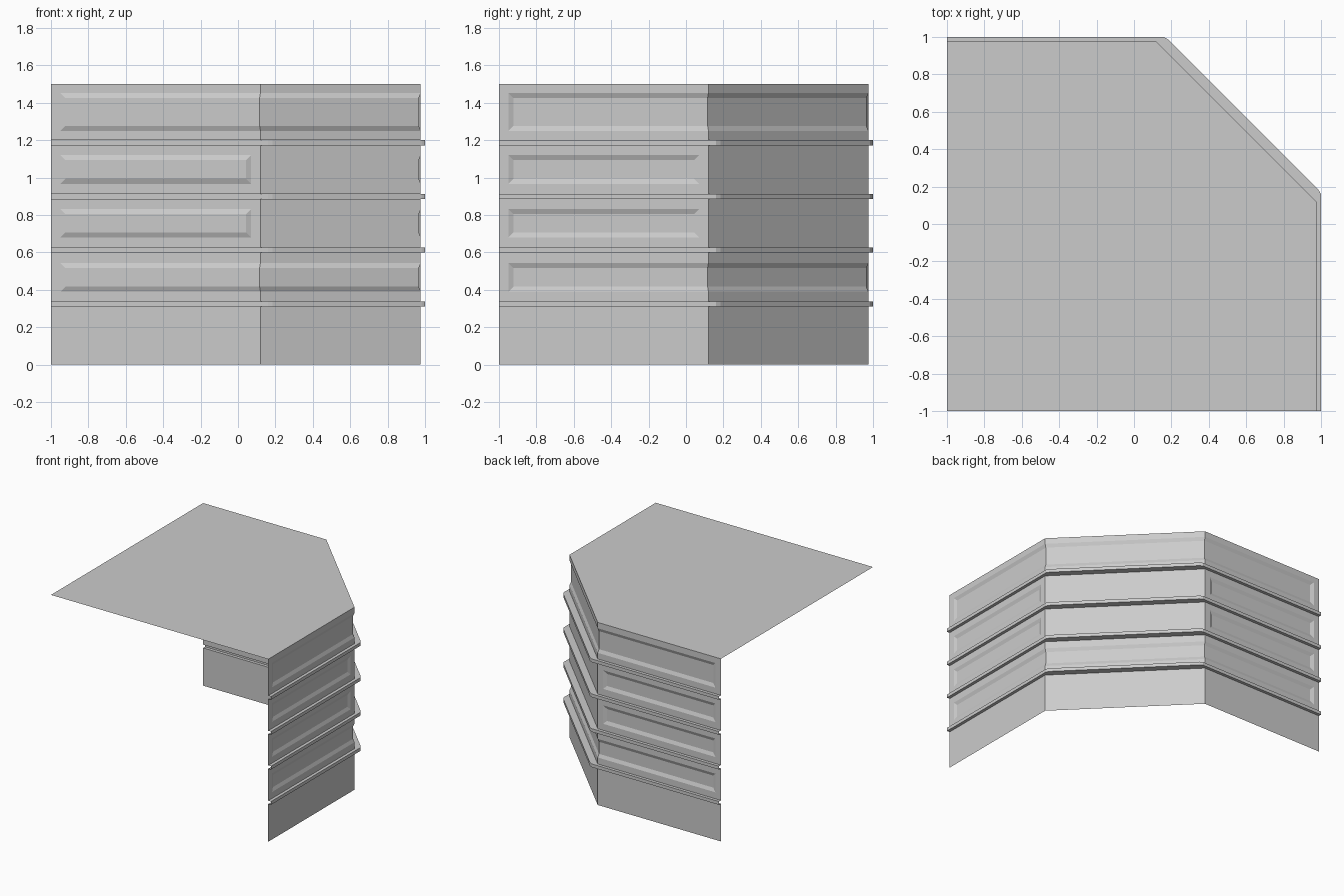
import bpy
import bmesh

if "Cube" in bpy.data.objects:
    bpy.data.objects.remove(bpy.data.objects["Cube"], do_unlink=True)

grey = bpy.data.materials.new("pale grey")
grey.use_nodes = True
grey.diffuse_color = (0.6, 0.6, 0.6, 1)
grey.node_tree.nodes["Principled BSDF"].inputs["Base Color"].default_value = (0.6, 0.6, 0.6, 1)

FACE, CORNER, HEIGHT = 0.975, 0.12, 1.5
LEDGE = 0.027
LEDGES = (0.31, 0.6, 0.885, 1.173)


def mirrored(half):
    """Complete a plan path across the diagonal x = y."""
    return half + [(y, x) for x, y in reversed(half)]


def finish(name, bm):
    mesh = bpy.data.meshes.new(name)
    bm.to_mesh(mesh)
    bm.free()
    mesh.materials.append(grey)
    obj = bpy.data.objects.new(name, mesh)
    bpy.context.collection.objects.link(obj)


def wall(name, bottom, top, panel=None, wraps=False):
    """Folded wall band; panel is the height range of its recess."""
    stops = [-1, CORNER]
    if panel:
        stops = [-1, -0.95, CORNER] if wraps else [-1, -0.95, 0.07, CORNER]
    path = mirrored([(x, FACE) for x in stops])
    levels = [bottom, *(panel or ()), top]
    bm = bmesh.new()
    rows = [[bm.verts.new((x, y, z)) for x, y in path] for z in levels]
    recess = []
    last = len(path) - 2
    for j in range(len(levels) - 1):
        for i in range(last + 1):
            face = bm.faces.new((rows[j][i], rows[j + 1][i], rows[j + 1][i + 1], rows[j][i + 1]))
            inside = 0 < i < last if wraps else i in (1, last - 1)
            if panel and j == 1 and inside:
                recess.append(face)
    bm.normal_update()
    if recess:
        bmesh.ops.inset_region(bm, faces=recess, thickness=0.027, depth=-0.011,
                               use_even_offset=True, use_boundary=True)
    finish(name, bm)


def ledge(name, z):
    """Hollow moulding stepping out from the wall, open at the ends."""
    inner = mirrored([(-1, FACE), (CORNER, FACE)])
    outer = mirrored([(-1, 1), (0.16, 1), (0.185, 0.985)])
    bm = bmesh.new()
    loops = [[bm.verts.new((x, y, h)) for x, y in outer] for h in (z, z + LEDGE)]
    for i in range(len(outer) - 1):
        bm.faces.new((loops[0][i], loops[1][i], loops[1][i + 1], loops[0][i + 1]))
    for h, loop in zip((z, z + LEDGE), loops):
        back = [bm.verts.new((x, y, h)) for x, y in inner]
        # quads along the straights, fans at the two bevelled corners
        shelf = [(back[0], loop[0], loop[1], back[1]),
                 (back[1], loop[1], loop[2]),
                 (back[1], loop[2], loop[3], back[2]),
                 (back[2], loop[3], loop[4]),
                 (back[2], loop[4], loop[5], back[3])]
        for corners in shelf:
            bm.faces.new(corners if h == z else corners[::-1])
    bm.normal_update()
    for face in bm.faces:
        if abs(face.normal.z) > 0.5 and (face.normal.z > 0) != (face.verts[0].co.z > z + LEDGE / 2):
            face.normal_flip()
    finish(name, bm)


# Plain base and four panelled storeys
wall("base_wall", 0, LEDGES[0])
panels = ((0.39, 0.543), (0.68, 0.832), (0.967, 1.12), (1.25, 1.452))
tops = (*LEDGES[1:], HEIGHT)
for i, (low, high, panel) in enumerate(zip(LEDGES, tops, panels)):
    wall(f"storey_wall_{i + 1}", low + LEDGE, high, panel, wraps=i in (0, 3))
    ledge(f"ledge_{i + 1}", low)

# Flat roof sheet over the whole corner plan
bm = bmesh.new()
plan = [(-1, -1)] + mirrored([(-1, FACE), (CORNER, FACE)])
roof = bm.faces.new([bm.verts.new((x, y, HEIGHT)) for x, y in reversed(plan)])
finish("roof", bm)
